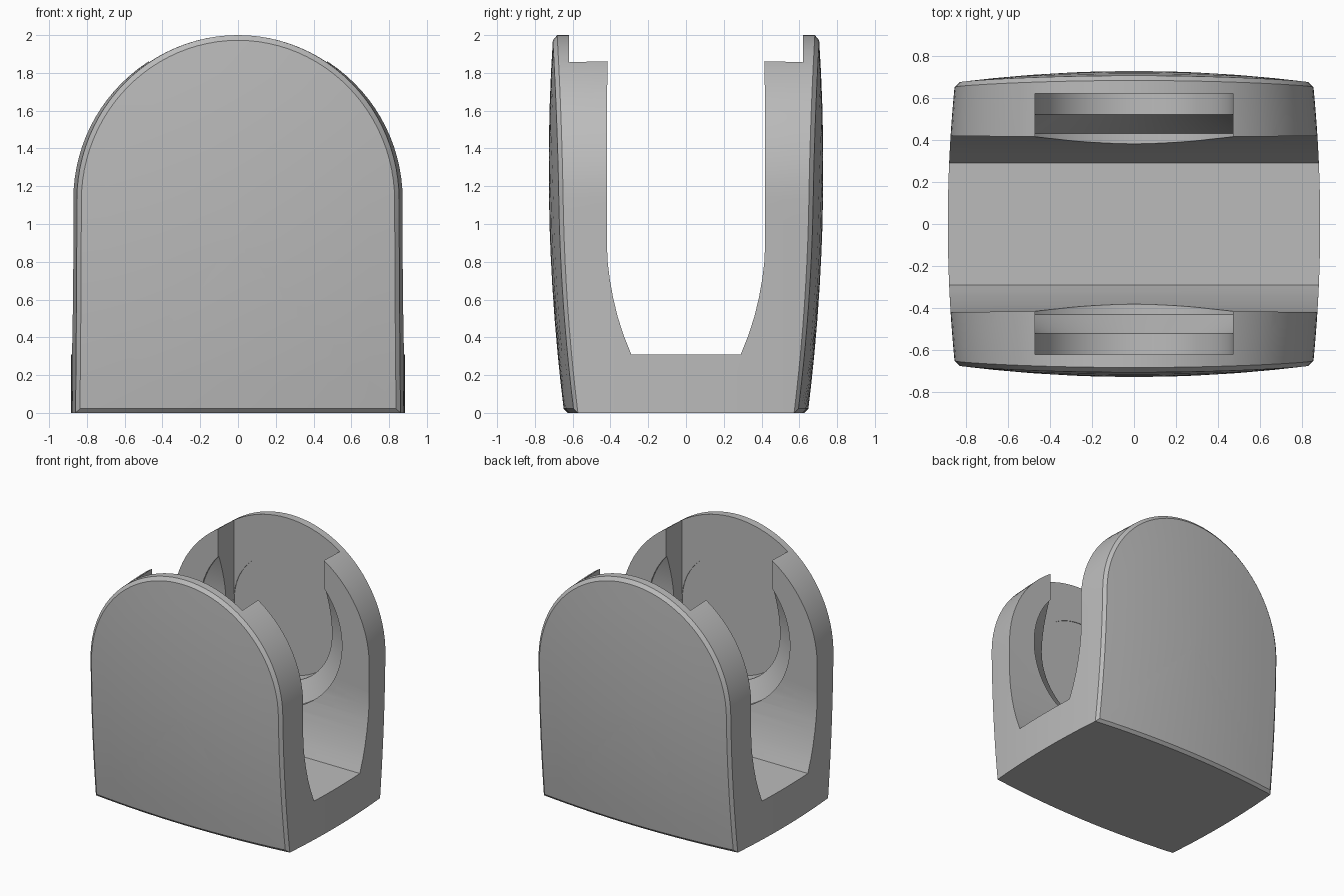
import bpy, bmesh, math

old = bpy.data.objects.get("Cube")
if old:
    bpy.data.objects.remove(old, do_unlink=True)

grey = bpy.data.materials.new("plain grey")
grey.use_nodes = True
COLOUR = (0.5, 0.5, 0.5, 1)
grey.diffuse_color = COLOUR
grey.node_tree.nodes["Principled BSDF"].inputs["Base Color"].default_value = COLOUR

HALF_W, SPRING, TOP = 0.87, 1.13, 2.0     # arch half width, spring line, crown
POCKET_Z = 1.22                           # height of the round pockets


def make_object(name, bm):
    bmesh.ops.recalc_face_normals(bm, faces=bm.faces)
    mesh = bpy.data.meshes.new(name)
    bm.to_mesh(mesh)
    bm.free()
    mesh.materials.append(grey)
    ob = bpy.data.objects.new(name, mesh)
    bpy.context.collection.objects.link(ob)
    return ob


def loft(bm, rings):
    """Skin closed rings of equal length, one after the other."""
    rows = [[bm.verts.new(p) for p in ring] for ring in rings]
    n = len(rows[0])
    for a, b in zip(rows, rows[1:]):
        for i in range(n):
            j = (i + 1) % n
            bm.faces.new((a[i], a[j], b[j], b[i]))
    return rows


def arch_outline(arc=48, side=10, base=14):
    pts = [(HALF_W, SPRING * i / side) for i in range(side)]
    pts += [(HALF_W * math.cos(math.pi * i / arc),
             SPRING + (TOP - SPRING) * math.sin(math.pi * i / arc)) for i in range(arc)]
    pts += [(-HALF_W, SPRING * (1 - i / side)) for i in range(side)]
    pts += [(HALF_W * (2 * i / base - 1), 0) for i in range(base)]
    return pts


def face_depth(x, z):
    """Bulged front and back faces."""
    return 0.727 - 0.082 * ((z - 1.3) / 1.3) ** 2 - 0.055 * (x / HALF_W) ** 2


def body_ring(scale, t):
    ring = []
    for x, z in arch_outline():
        x, z = x * scale, 0.9 + (z - 0.9) * scale
        y = t * face_depth(x, z)
        barrel = (0.885 - 0.035 * (y / 0.68) ** 2) / HALF_W
        ring.append((x * barrel, y, z))
    return ring


# Body: domed back, chamfer, barrel sides, chamfer, domed front
cap = [(s, 1) for s in (0.05, 0.25, 0.45, 0.65, 0.82, 0.975)]
sides = [(1, 0.97 * (1 - i / 8)) for i in range(17)]
spec = cap + sides + [(s, -1) for s, _ in reversed(cap)]
bm = bmesh.new()
rows = loft(bm, [body_ring(s, t) for s, t in spec])
bm.faces.new(rows[0])
bm.faces.new(rows[-1])
body = make_object("holder_body", bm)

# Central gap with flared lower walls
half = [(0.29, 0.31), (0.33, 0.41), (0.362, 0.51), (0.386, 0.61),
        (0.404, 0.71), (0.415, 0.8), (0.419, 0.9), (0.415, 2.5)]
gap = half + [(-y, z) for y, z in reversed(half)]
bm = bmesh.new()
rows = loft(bm, [[(x, y, z) for y, z in gap] for x in (-1.2, 1.2)])
for row in rows:
    bm.faces.new(row)
cutters = [make_object("gap_cutter", bm)]

# Slot and countersunk round pocket in each inner wall
for side, label in ((1, "back"), (-1, "front")):
    bm = bmesh.new()
    corners = [(-0.471, 0.3), (0.471, 0.3), (0.471, 0.62), (-0.471, 0.62)]
    rows = loft(bm, [[(x, side * y, z) for x, y in corners] for z in (POCKET_Z, 2.5)])
    for row in rows:
        bm.faces.new(row)
    cutters.append(make_object(label + "_slot_cutter", bm))

    bm = bmesh.new()
    angles = [2 * math.pi * (i + 0.5) / 64 for i in range(64)]
    rows = loft(bm, [[(r * math.cos(a), side * y, POCKET_Z + r * math.sin(a)) for a in angles]
                     for r, y in ((0.63, 0.25), (0.63, 0.43), (0.47, 0.52), (0.47, 0.625))])
    bm.faces.new(rows[0])
    bm.faces.new(rows[-1])
    cutters.append(make_object(label + "_pocket_cutter", bm))

# Cut, then drop the helpers
bpy.context.view_layer.objects.active = body
body.select_set(True)
for cutter in cutters:
    cutter.hide_render = True
    mod = body.modifiers.new("cut", "BOOLEAN")
    mod.operation = "DIFFERENCE"
    mod.solver = "EXACT"
    mod.object = cutter
    bpy.ops.object.modifier_apply(modifier=mod.name)
for cutter in cutters:
    bpy.data.objects.remove(cutter, do_unlink=True)

bpy.ops.object.select_all(action="DESELECT")
body.select_set(True)
bpy.context.view_layer.objects.active = body
bpy.ops.object.shade_smooth_by_angle(angle=math.radians(20))
